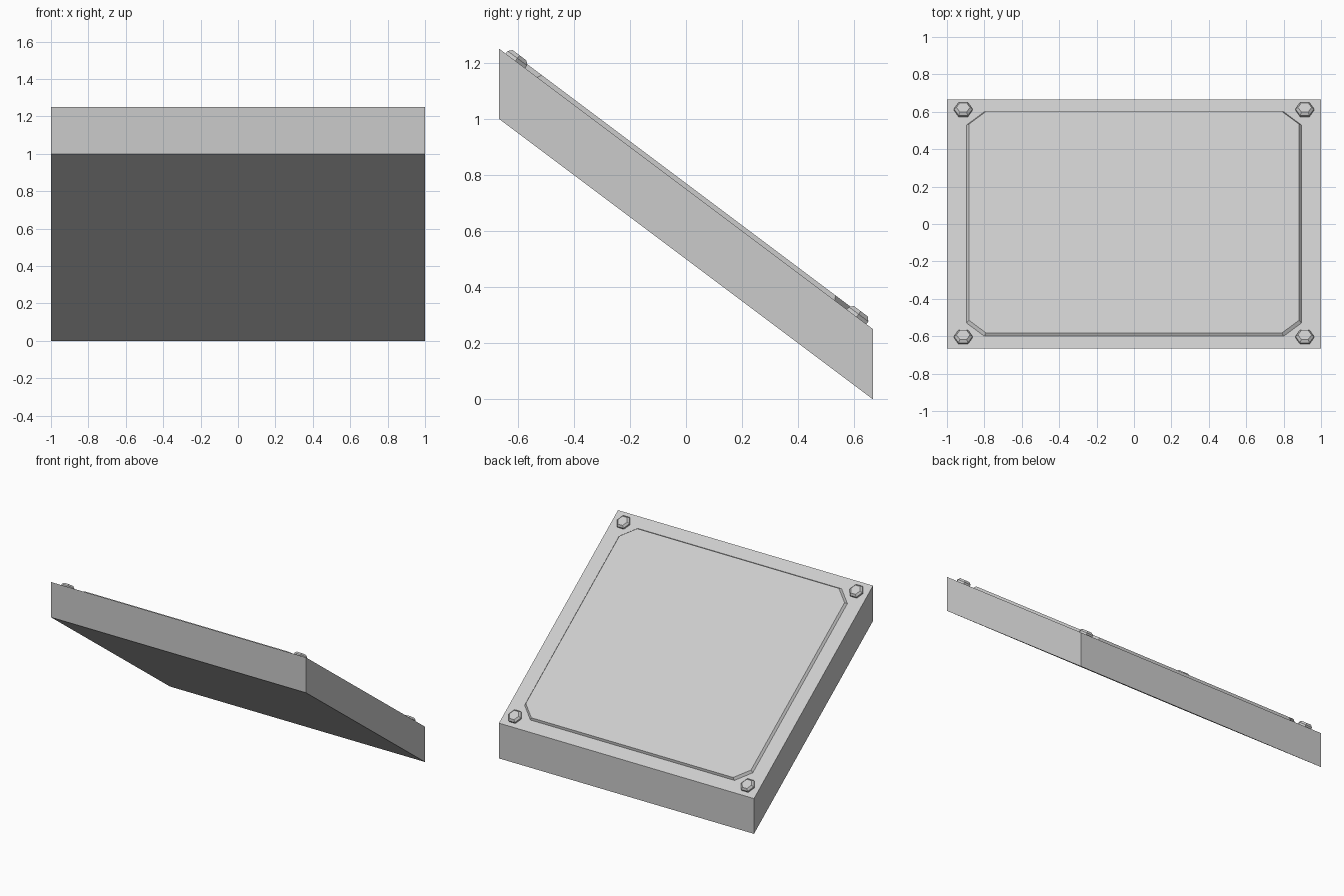
import bpy, bmesh, math
from mathutils import Matrix

if "Cube" in bpy.data.objects:
    bpy.data.objects.remove(bpy.data.objects["Cube"])

# Frame of the sloping top: x across, y down the slope, z out of the slope
SLOPE = Matrix.Translation((0, 0, 0.75)) @ Matrix.Rotation(-math.atan(0.75), 4, 'X')


def loft(name, rings, matrix=Matrix.Identity(4)):
    """Skin closed rings of points and cap both ends."""
    bm = bmesh.new()
    loops = [[bm.verts.new(p) for p in ring] for ring in rings]
    for a, b in zip(loops, loops[1:]):
        for i in range(len(a)):
            j = (i + 1) % len(a)
            bm.faces.new((a[i], a[j], b[j], b[i]))
    bm.faces.new(loops[0][::-1])
    bm.faces.new(loops[-1])
    bmesh.ops.transform(bm, matrix=matrix, verts=bm.verts)
    bmesh.ops.recalc_face_normals(bm, faces=bm.faces)
    mesh = bpy.data.meshes.new(name)
    bm.to_mesh(mesh)
    bm.free()
    obj = bpy.data.objects.new(name, mesh)
    bpy.context.collection.objects.link(obj)
    return obj


def chamfered_rect(hx, hy, cx, cy, z):
    """Rectangle with cut corners, anticlockwise."""
    return [(hx, -hy + cy, z), (hx, hy - cy, z), (hx - cx, hy, z), (-hx + cx, hy, z),
            (-hx, hy - cy, z), (-hx, -hy + cy, z), (-hx + cx, -hy, z), (hx - cx, -hy, z)]


def hexagon(r, x, y, z):
    return [(x + r * math.cos(i * math.pi / 3), y + r * math.sin(i * math.pi / 3), z)
            for i in range(6)]


# Sheared slab with upright sides
def slab_ring(x):
    h = 2 / 3
    return [(x, -h, 1.0), (x, h, 0.0), (x, h, 0.25), (x, -h, 1.25)]


loft("sloped_slab", [slab_ring(-1), slab_ring(1)])

# Thin raised panel with cut corners and sloping edges
loft("raised_panel", [chamfered_rect(0.895, 0.75, 0.095, 0.088, -0.01),
                      chamfered_rect(0.895, 0.75, 0.095, 0.088, 0.0),
                      chamfered_rect(0.883, 0.74, 0.092, 0.085, 0.016)], SLOPE)

# Corner bolts
for sx in (-1, 1):
    for sy in (-1, 1):
        x, y = sx * 0.913, sy * 0.76
        loft("corner_bolt", [hexagon(0.05, x, y, -0.01), hexagon(0.05, x, y, 0.012),
                             hexagon(0.036, x, y, 0.025)], SLOPE)
